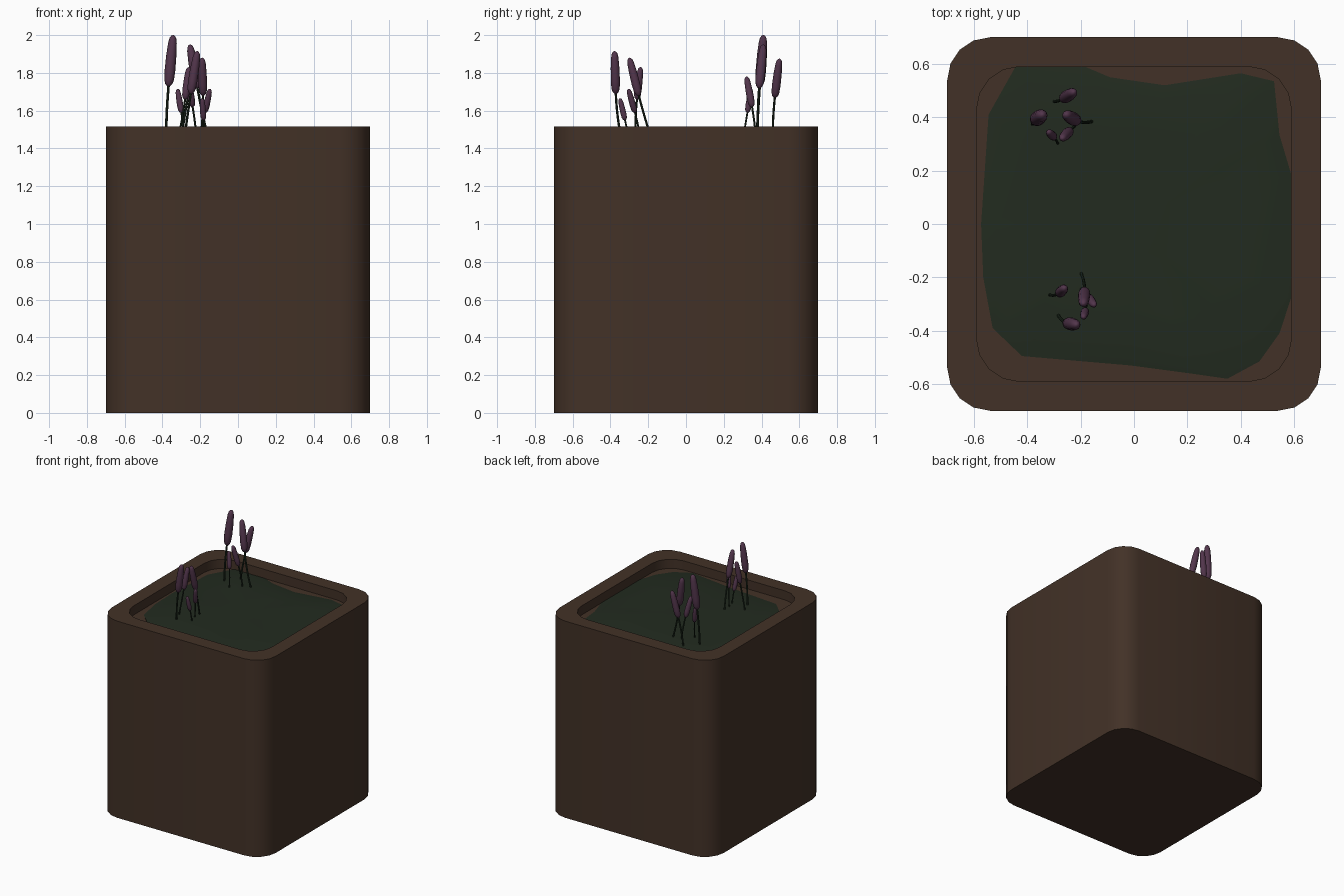
import bpy, bmesh, math
from mathutils import Vector

if "Cube" in bpy.data.objects:
    bpy.data.objects.remove(bpy.data.objects["Cube"])


def material(name, rgb):
    m = bpy.data.materials.new(name)
    m.diffuse_color = (*rgb, 1)
    m.use_nodes = True
    m.node_tree.nodes["Principled BSDF"].inputs["Base Color"].default_value = m.diffuse_color
    return m


BROWN = material("brown_clay", (0.055, 0.031, 0.02))
GREEN = material("dark_moss", (0.016, 0.024, 0.014))
STEM = material("stem_green", (0.014, 0.026, 0.014))
PURPLE = material("purple_head", (0.085, 0.036, 0.072))


def finish(bm, name, mat):
    bmesh.ops.recalc_face_normals(bm, faces=bm.faces[:])
    me = bpy.data.meshes.new(name)
    bm.to_mesh(me)
    bm.free()
    ob = bpy.data.objects.new(name, me)
    bpy.context.collection.objects.link(ob)
    me.materials.append(mat)
    bpy.ops.object.select_all(action='DESELECT')
    bpy.context.view_layer.objects.active = ob
    ob.select_set(True)
    bpy.ops.object.shade_smooth_by_angle(angle=math.radians(40))
    return ob


def loft(bm, rings):
    """Skin equal-length closed rings and cap both ends."""
    loops = [[bm.verts.new(p) for p in r] for r in rings]
    n = len(loops[0])
    for a, b in zip(loops, loops[1:]):
        for i in range(n):
            j = (i + 1) % n
            bm.faces.new((a[i], a[j], b[j], b[i]))
    bm.faces.new(loops[0])
    bm.faces.new(loops[-1])


def rounded_square(half, radius, z, seg=4):
    pts = []
    for k, (sx, sy) in enumerate([(1, 1), (-1, 1), (-1, -1), (1, -1)]):
        for i in range(seg + 1):
            a = math.pi / 2 * (k + i / seg)
            pts.append((sx * (half - radius) + radius * math.cos(a),
                        sy * (half - radius) + radius * math.sin(a), z))
    return pts


def circle(centre, axis, radius, n):
    q = Vector((0, 0, 1)).rotation_difference(axis)
    return [centre + q @ Vector((radius * math.cos(2 * math.pi * i / n),
                                 radius * math.sin(2 * math.pi * i / n), 0))
            for i in range(n)]


# Planter box with a shallow recess in the top
TOP, FLOOR = 1.515, 1.445
bm = bmesh.new()
loft(bm, [rounded_square(0.70, 0.16, 0), rounded_square(0.70, 0.16, TOP),
          rounded_square(0.59, 0.16, TOP), rounded_square(0.59, 0.16, FLOOR)])
finish(bm, "planter_box", BROWN)

# Uneven moss bed with an irregular outline
outline = [(-.445, .588), (-.18, .588), (-.09, .55), (.115, .52), (.4, .565),
           (.525, .535), (.545, .335), (.588, .19), (.588, -.28), (.545, -.41),
           (.47, -.515), (.35, -.58), (.21, -.56), (-.015, -.53), (-.42, -.495),
           (-.53, -.39), (-.565, -.2), (-.573, 0), (-.545, .41)]
bm = bmesh.new()
rings = [[(x, y, FLOOR - 0.01) for x, y in outline]]
for s, h in [(1, 0.003), (0.9, 0.012), (0.6, 0.016), (0.25, 0.018)]:
    rings.append([(x * s, y * s, FLOOR + h + (1 - s) * 0.008 * math.sin(7 * x + 5 * y))
                  for x, y in outline])
loft(bm, rings)
finish(bm, "moss_bed", GREEN)

# Reeds: base (x, y), neck (x, y, z), tip (x, y, z)
reeds = [
    ((-.38, .375), (-.368, .39, 1.73), (-.343, .41, 2.0)),
    ((-.30, .46), (-.265, .47, 1.67), (-.225, .495, 1.875)),
    ((-.155, .385), (-.215, .387, 1.72), (-.255, .41, 1.95)),
    ((-.22, .37), (-.24, .35, 1.62), (-.27, .32, 1.78)),
    ((-.285, .30), (-.30, .325, 1.59), (-.32, .345, 1.715)),
    ((-.285, -.34), (-.25, -.372, 1.69), (-.215, -.378, 1.915)),
    ((-.20, -.18), (-.185, -.25, 1.68), (-.19, -.30, 1.88)),
    ((-.32, -.265), (-.28, -.26, 1.66), (-.26, -.24, 1.83)),
    ((-.20, -.24), (-.175, -.27, 1.59), (-.148, -.305, 1.715)),
    ((-.18, -.30), (-.182, -.323, 1.55), (-.19, -.35, 1.665)),
]
# Seed head profile: (fraction along, fraction of radius)
profile = [(0, .3), (.04, .65), (.12, .9), (.3, 1), (.6, .95), (.85, .8),
           (.94, .62), (.985, .35), (1, .08)]

for k, (b, n, t) in enumerate(reeds, 1):
    base, neck, tip = Vector((*b, FLOOR)), Vector(n), Vector(t)
    axis = (tip - neck).normalized()
    length = (tip - neck).length
    radius = 0.006 + 0.082 * length

    # Stem curves from the bed into the head
    end = neck + axis * 0.04
    ctrl = neck - axis * (neck - base).length * 0.5
    bm = bmesh.new()
    rings = []
    for i in range(9):
        u = i / 8
        p = base * (1 - u) ** 2 + ctrl * 2 * u * (1 - u) + end * u * u
        d = (ctrl - base) * (1 - u) + (end - ctrl) * u
        rings.append(circle(p, d.normalized(), 0.003 + 0.014 * length, 8))
    loft(bm, rings)
    finish(bm, f"reed_stem_{k}", STEM)

    # Seed head
    bm = bmesh.new()
    loft(bm, [circle(neck + axis * length * f, axis, radius * r, 14) for f, r in profile])
    finish(bm, f"reed_head_{k}", PURPLE)
